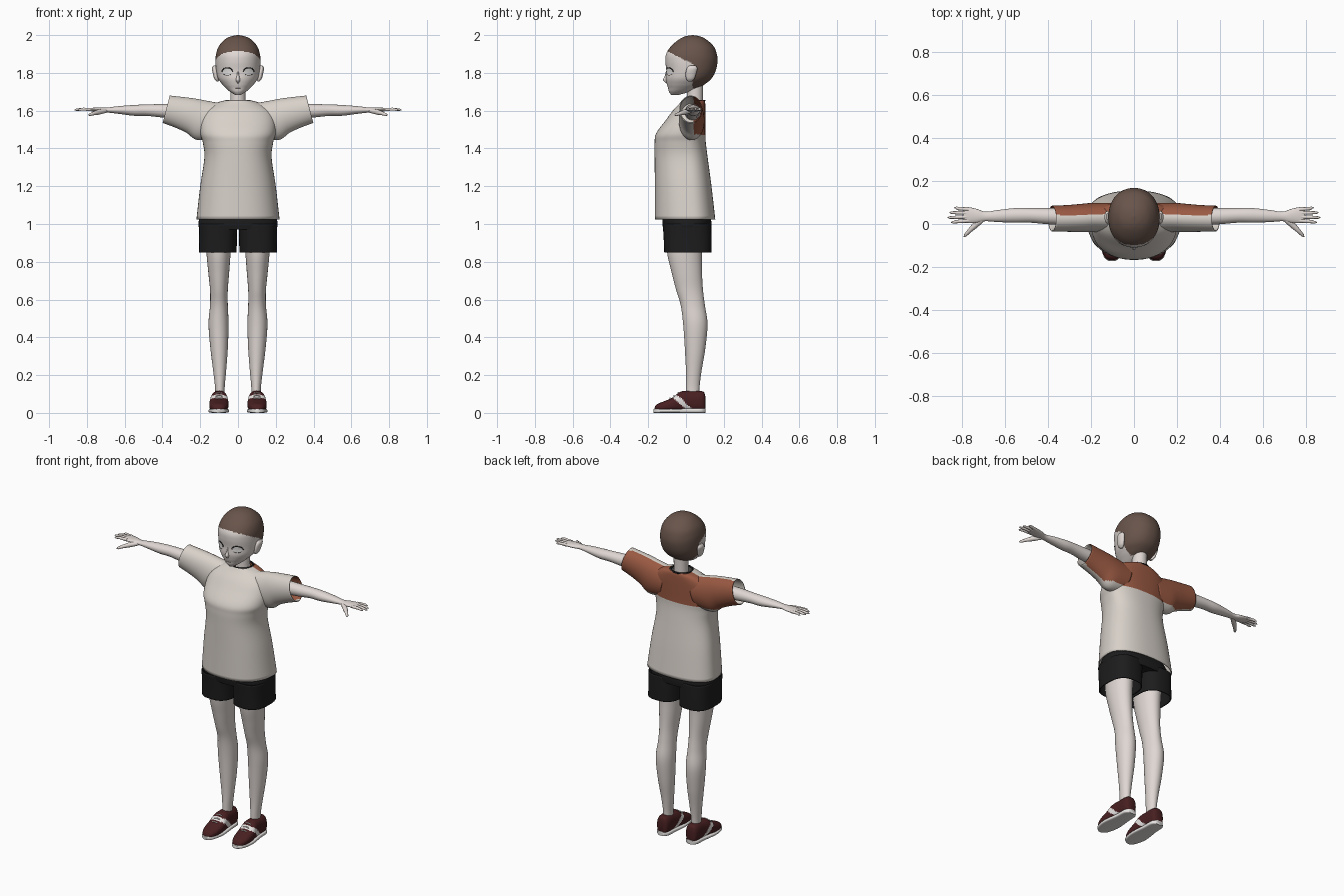
import bpy, bmesh, math
from mathutils import Vector
from mathutils.bvhtree import BVHTree

if "Cube" in bpy.data.objects:
    bpy.data.objects.remove(bpy.data.objects["Cube"])


def material(name, rgb):
    m = bpy.data.materials.new(name)
    m.use_nodes = True
    m.diffuse_color = (*rgb, 1)
    m.node_tree.nodes["Principled BSDF"].inputs["Base Color"].default_value = (*rgb, 1)
    return m


SKIN = material("skin", (0.74, 0.68, 0.65))
CLOTH = material("cream cloth", (0.69, 0.64, 0.59))
RUST = material("rust cloth", (0.32, 0.10, 0.055))
HAIR = material("brown hair", (0.14, 0.09, 0.07))
BLACK = material("black cloth", (0.012, 0.012, 0.013))
MAROON = material("maroon leather", (0.065, 0.014, 0.015))
WHITE = material("white", (0.78, 0.76, 0.74))


def finish(name, bm, mats, rule=None):
    bmesh.ops.recalc_face_normals(bm, faces=bm.faces[:])
    if rule:
        for f in bm.faces:
            f.material_index = int(rule(f.calc_center_median()))
    me = bpy.data.meshes.new(name)
    bm.to_mesh(me)
    bm.free()
    for m in mats:
        me.materials.append(m)
    me.shade_smooth()
    me.set_sharp_from_angle(angle=math.radians(50))
    ob = bpy.data.objects.new(name, me)
    bpy.context.collection.objects.link(ob)
    return ob


def spline(rings, steps):
    """Smoothly interpolate between the given sections."""
    out = []
    last = len(rings) - 1
    for i in range(last):
        p0, p1, p2, p3 = (rings[min(max(j, 0), last)] for j in range(i - 1, i + 3))
        for k in range(steps):
            t = k / steps
            out.append([b + 0.5 * t * (c - a + t * (2*a - 5*b + 4*c - d + t * (3*(b - c) + d - a)))
                        for a, b, c, d in zip(p0, p1, p2, p3)])
    return out + [list(rings[-1])]


def loft(name, axis, rings, mats, rule=None, n=40, steps=6, power=2.0, frac=0.5,
         side=1, caps=True, shear=0.0, thick=0.0):
    """Section = (position, across centre, across radius, low, high)."""
    bm = bmesh.new()
    rows = []
    for t, c, r, lo, hi in spline(rings, steps):
        mid = lo + (hi - lo) * frac
        row = []
        for k in range(n):
            a = math.tau * k / n
            ca, sa = math.cos(a), math.sin(a)
            u = c + r * math.copysign(abs(ca) ** (2 / power), ca)
            v = mid + math.copysign(abs(sa) ** (2 / power), sa) * (hi - mid if sa > 0 else mid - lo)
            w = t - shear * (v - (lo + hi) / 2)
            x, y, z = {"z": (u, v, w), "x": (w, u, v), "y": (u, w, v)}[axis]
            row.append(bm.verts.new((x * side, y, z)))
        rows.append(row)
    for a, b in zip(rows, rows[1:]):
        for k in range(n):
            bm.faces.new((a[k], a[(k + 1) % n], b[(k + 1) % n], b[k]))
    if caps:
        bm.faces.new(rows[0])
        bm.faces.new(rows[-1])
    ob = finish(name, bm, mats, rule)
    if thick:
        mod = ob.modifiers.new("thickness", "SOLIDIFY")
        mod.thickness = thick
    return ob


def tube(name, points, radii, mat, side=1, cyclic=False):
    cu = bpy.data.curves.new(name, "CURVE")
    cu.dimensions = "3D"
    cu.bevel_depth = 1
    cu.bevel_resolution = 3
    cu.use_fill_caps = True
    sp = cu.splines.new("POLY")
    sp.points.add(len(points) - 1)
    for p, co, r in zip(sp.points, points, radii):
        p.co = (co[0] * side, co[1], co[2], 1)
        p.radius = r
    sp.use_cyclic_u = cyclic
    sp.use_smooth = True
    cu.materials.append(mat)
    ob = bpy.data.objects.new(name, cu)
    bpy.context.collection.objects.link(ob)
    return ob


# Head, with the hair cap coloured above the hairline
def hair_rule(p):
    return p.z > 1.915 - 0.5 * (p.y + 0.1) or (p.y > 0.035 and p.z > 1.72)


head = loft("head", "z", [
    (1.683, 0, .014, -.078, -.04), (1.70, 0, .042, -.09, .02), (1.72, 0, .065, -.095, .065),
    (1.74, 0, .084, -.101, .10), (1.77, 0, .105, -.106, .135), (1.81, 0, .115, -.104, .157),
    (1.86, 0, .119, -.109, .167), (1.90, 0, .116, -.105, .163), (1.94, 0, .102, -.08, .147),
    (1.975, 0, .072, -.04, .11), (1.993, 0, .038, -.005, .075), (2.0, 0, .002, .033, .037)],
    [SKIN, HAIR], hair_rule, n=96, steps=8, power=2.15)
loft("nose", "z", [(1.745, 0, .004, -.105, -.09), (1.762, 0, .011, -.121, -.09),
                   (1.785, 0, .007, -.112, -.09), (1.81, 0, .004, -.106, -.09)], [SKIN], n=16)
loft("neck", "z", [(1.58, 0, .05, -.005, .095), (1.65, 0, .041, .005, .09),
                   (1.77, 0, .042, .005, .092)], [SKIN], n=32)

tree = BVHTree.FromObject(head, bpy.context.evaluated_depsgraph_get())


def on_face(x, z, lift):
    hit = tree.ray_cast(Vector((x, -1, z)), Vector((0, 1, 0)))[0]
    return (x, hit.y - lift, z)


# Eyes, lashes, mouth and ears
for s, side in ((1, "left"), (-1, "right")):
    bm = bmesh.new()
    mid = bm.verts.new(on_face(s * .057, 1.807, .003))
    rim = [bm.verts.new(on_face(s * .057 + .025 * math.cos(a), 1.807 + .018 * math.sin(a), .003))
           for a in (math.tau * k / 24 for k in range(24))]
    for k in range(24):
        bm.faces.new((mid, rim[k], rim[(k + 1) % 24]))
    finish(side + "_eye", bm, [WHITE])
    for part, a0, a1, r in (("upper_lash", -.1, 3.2, .0028), ("lower_lash", 3.8, 5.6, .001)):
        arc = [a0 + (a1 - a0) * k / 12 for k in range(13)]
        tube(side + "_" + part,
             [on_face(s * (.057 + .027 * math.cos(a)), 1.807 + .02 * math.sin(a), .001) for a in arc],
             [r] * 13, BLACK)
    loft(side + "_ear", "z", [(1.755, .108, .006, .01, .03), (1.77, .114, .012, .0, .045),
                              (1.80, .12, .014, -.002, .055), (1.825, .124, .013, .005, .06),
                              (1.84, .124, .004, .02, .05)], [SKIN], n=20, side=s)
tube("mouth", [on_face(x, 1.718, 0) for x in (-.014, -.005, .005, .014)], [.0012] * 4, HAIR)


# Shirt body, with the rust yoke across the upper back
def yoke_rule(p):
    return p.y > .042 and p.z > 1.475


loft("shirt_body", "z", [
    (1.025, 0, .22, -.165, .155), (1.2, 0, .20, -.165, .135), (1.35, 0, .178, -.166, .115),
    (1.43, 0, .186, -.166, .105), (1.48, 0, .20, -.158, .103), (1.55, 0, .20, -.107, .103),
    (1.60, 0, .18, -.07, .103), (1.637, 0, .125, -.035, .102), (1.655, 0, .068, -.022, .098)],
    [CLOTH, RUST], yoke_rule, n=72, power=2.3, frac=.62, caps=False, thick=.006)
ring = [math.tau * k / 32 for k in range(32)]
tube("collar", [(.062 * math.cos(a), .04 + .058 * math.sin(a), 1.653) for a in ring],
     [.005] * 32, BLACK, cyclic=True)

# Shorts waist
loft("shorts_hips", "z", [(.97, 0, .205, -.12, .133), (1.02, 0, .207, -.125, .133),
                          (1.10, 0, .165, -.11, .10)], [BLACK], power=2.5)


def shoe_rule(p):
    return abs(p.y - .012 + 1.15 * (p.z - .025)) < .019 and p.z < .1


for s, side in ((1, "left_"), (-1, "right_")):
    # Sleeve and arm
    loft(side + "sleeve", "x", [
        (.10, .03, .068, 1.45, 1.636), (.19, .03, .068, 1.445, 1.652), (.25, .028, .065, 1.483, 1.664),
        (.31, .026, .062, 1.51, 1.672), (.38, .025, .060, 1.535, 1.68)],
        [CLOTH, RUST], yoke_rule, n=56, side=s, caps=False, shear=.26, thick=.005)
    loft(side + "arm", "x", [
        (.2, .035, .042, 1.55, 1.635), (.38, .036, .038, 1.562, 1.635), (.48, .04, .034, 1.572, 1.633),
        (.55, .04, .034, 1.573, 1.63), (.63, .037, .028, 1.583, 1.624), (.69, .035, .022, 1.59, 1.617),
        (.73, .038, .032, 1.592, 1.617), (.775, .042, .037, 1.597, 1.615),
        (.795, .042, .034, 1.60, 1.612)], [SKIN], n=32, side=s)
    # Fingers and thumb
    for name, y0, y1, tip in (("index", .015, .008, .85), ("middle", .033, .03, .866),
                              ("ring", .051, .053, .858), ("little", .068, .076, .835)):
        tube(side + name + "_finger", [(.77, y0, 1.606), (.82, (y0 + y1) / 2, 1.608),
                                       (tip - .01, y1, 1.605), (tip, y1, 1.604)],
             [.009, .008, .006, .002], SKIN, s)
    tube(side + "thumb", [(.70, .025, 1.60), (.74, -.008, 1.592), (.765, -.032, 1.585),
                          (.785, -.054, 1.578), (.79, -.06, 1.577)],
         [.012, .014, .010, .007, .002], SKIN, s)
    # Shorts leg and leg
    loft(side + "shorts_leg", "z", [(.848, .107, .10, -.115, .135), (.92, .106, .10, -.118, .135),
                                    (1.0, .105, .102, -.123, .133)],
         [BLACK], side=s, power=2.7, caps=False, thick=.006)
    loft(side + "leg", "z", [
        (.09, .096, .025, .0, .07), (.14, .096, .026, .0, .072), (.22, .097, .034, .0, .082),
        (.34, .10, .046, -.006, .102), (.47, .103, .053, -.015, .114), (.57, .101, .047, -.028, .10),
        (.65, .101, .047, -.052, .09), (.74, .102, .055, -.075, .085), (.85, .103, .064, -.10, .085),
        (.98, .103, .07, -.105, .10)], [SKIN], side=s)
    # Shoe, sole and laces
    loft(side + "shoe", "y", [
        (-.168, .102, .012, .008, .024), (-.155, .102, .032, .005, .045), (-.12, .102, .047, .005, .06),
        (-.07, .101, .051, .005, .082), (-.03, .10, .047, .005, .112), (.02, .099, .041, .005, .118),
        (.07, .099, .040, .005, .117), (.094, .099, .033, .005, .11), (.102, .099, .02, .008, .09)],
        [MAROON, WHITE], shoe_rule, n=48, power=2.5, side=s)
    loft(side + "sole", "y", [
        (-.172, .102, .014, 0, .02), (-.155, .102, .036, 0, .022), (-.11, .102, .051, 0, .022),
        (-.06, .101, .054, 0, .022), (.02, .099, .045, 0, .024), (.08, .099, .041, 0, .026),
        (.104, .099, .022, 0, .026)], [WHITE], n=40, power=4, side=s)
    for i in range(3):
        y, z = -.085 + .022 * i, .077 + .014 * i
        tube(side + "lace_%d" % (i + 1), [(.082, y, z - .002), (.10, y, z + .002), (.118, y, z - .002)],
             [.003] * 3, WHITE, s)
